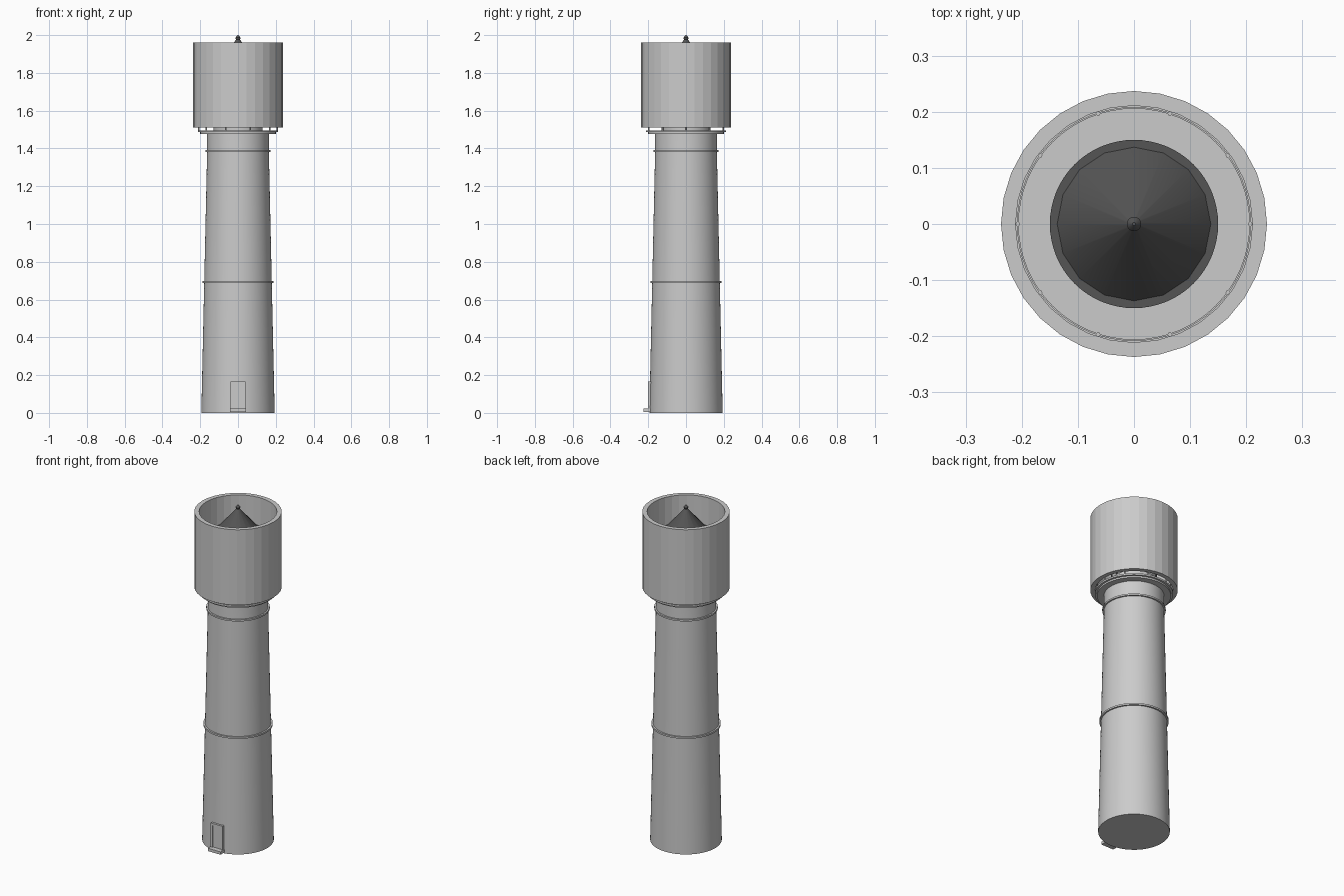
import bpy, bmesh, math
from math import cos, sin, pi

if "Cube" in bpy.data.objects:
    bpy.data.objects.remove(bpy.data.objects["Cube"])


def material(name, v):
    m = bpy.data.materials.new(name)
    m.diffuse_color = (v, v, v, 1)
    m.use_nodes = True
    m.node_tree.nodes["Principled BSDF"].inputs["Base Color"].default_value = m.diffuse_color
    return m


GREY = material("light grey", 0.6)
DARK = material("dark grey", 0.09)


def finish(bm, name, mat, smooth):
    bmesh.ops.recalc_face_normals(bm, faces=bm.faces)
    me = bpy.data.meshes.new(name)
    bm.to_mesh(me)
    bm.free()
    me.materials.append(mat)
    ob = bpy.data.objects.new(name, me)
    bpy.context.collection.objects.link(ob)
    if smooth:
        bpy.ops.object.select_all(action='DESELECT')
        ob.select_set(True)
        bpy.context.view_layer.objects.active = ob
        bpy.ops.object.shade_smooth_by_angle(angle=math.radians(35))
    return ob


def lathe(name, profile, mat, sides=64, smooth=True, closed=False):
    """Revolve (radius, z) points; open profiles get end caps."""
    bm = bmesh.new()
    rings = [[bm.verts.new((r * cos(2 * pi * i / sides), r * sin(2 * pi * i / sides), z))
              for i in range(sides)] for r, z in profile]
    pairs = list(zip(rings, rings[1:]))
    if closed:
        pairs.append((rings[-1], rings[0]))
    else:
        bm.faces.new(rings[0])
        bm.faces.new(rings[-1])
    for a, b in pairs:
        for i in range(sides):
            j = (i + 1) % sides
            bm.faces.new((a[i], a[j], b[j], b[i]))
    return finish(bm, name, mat, smooth)


def band(name, r0, r1, z0, z1, mat, sides=64, smooth=True):
    return lathe(name, [(r0, z0), (r1, z0), (r1, z1), (r0, z1)], mat, sides, smooth, True)


def box(name, x0, x1, y0, y1, z0, z1, mat):
    bm = bmesh.new()
    bmesh.ops.create_cube(bm, size=1)
    for v in bm.verts:
        v.co = ((x0, x1)[v.co.x > 0], (y0, y1)[v.co.y > 0], (z0, z1)[v.co.z > 0])
    return finish(bm, name, mat, False)


# Tapered tower with its two trim bands
lathe("tower", [(0.194, 0), (0.194, 0.008), (0.163, 1.40), (0.163, 1.478)], GREY)
band("middle_band", 0.17, 0.188, 0.688, 0.698, GREY)
band("upper_band", 0.155, 0.172, 1.382, 1.392, GREY)

# Stepped gallery deck
lathe("cornice", [(0.20, 1.476), (0.20, 1.486)], GREY)
lathe("gallery_deck", [(0.212, 1.486), (0.212, 1.496)], GREY)

# Gallery railing
for i in range(10):
    a = i * pi / 5
    bm = bmesh.new()
    bmesh.ops.create_cone(bm, cap_ends=True, segments=8, radius1=0.004, radius2=0.004, depth=0.085)
    bmesh.ops.translate(bm, verts=bm.verts, vec=(0.207 * cos(a), 0.207 * sin(a), 1.538))
    finish(bm, "railing_post", GREY, True)
for z in (1.535, 1.578):
    band("railing_rail", 0.2055, 0.2085, z, z + 0.004, GREY)

# Lantern room, eave and roof
lathe("lantern_room", [(0.13, 1.496), (0.13, 1.56), (0.12, 1.56), (0.12, 1.815)], GREY, 32)
for i in range(8):
    a = i * pi / 4
    bm = bmesh.new()
    bmesh.ops.create_cone(bm, cap_ends=True, segments=8, radius1=0.005, radius2=0.005, depth=0.255)
    bmesh.ops.translate(bm, verts=bm.verts, vec=(0.12 * cos(a), 0.12 * sin(a), 1.6875))
    finish(bm, "lantern_bar", DARK, True)
lathe("roof_eave", [(0.15, 1.81), (0.15, 1.83)], DARK)
lathe("roof", [(0.137, 1.83), (0.008, 1.978)], DARK, 16)
lathe("finial", [(0.006, 1.972), (0.012, 1.98), (0.013, 1.987), (0.009, 1.993), (0.003, 2.0)], DARK, 16)

# Open faceted shell around the lantern
band("outer_shell", 0.211, 0.237, 1.51, 1.96, GREY, 32, False)

# Door with frame and step
for s in (-1, 1):
    x = sorted((s * 0.028, s * 0.039))
    box("door_jamb", x[0], x[1], -0.202, -0.17, 0.02, 0.165, GREY)
box("door_lintel", -0.028, 0.028, -0.202, -0.17, 0.154, 0.165, GREY)
box("door_panel", -0.028, 0.028, -0.196, -0.17, 0.02, 0.154, GREY)
box("door_step", -0.042, 0.042, -0.225, -0.17, 0.005, 0.022, GREY)
